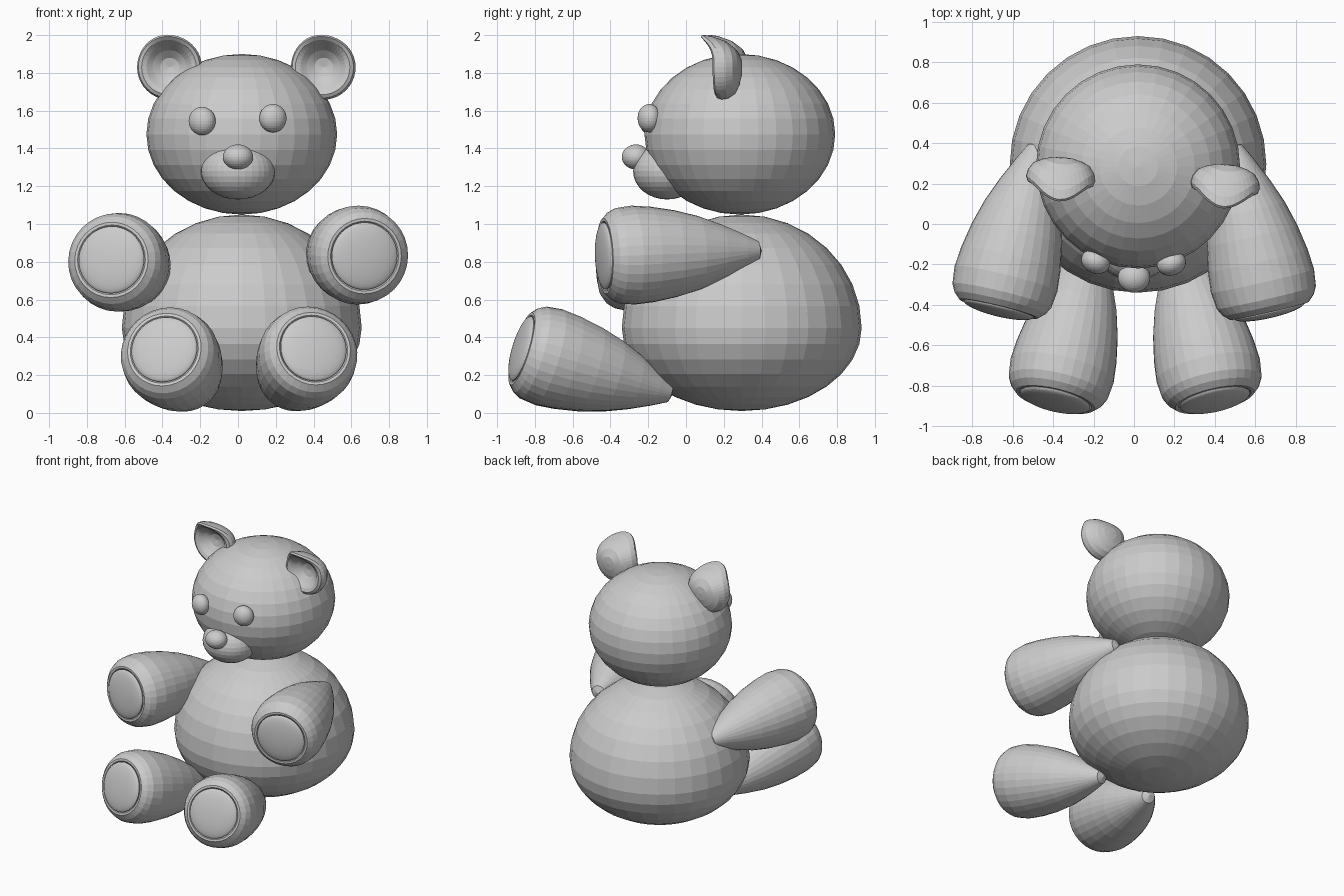
import bpy
import bmesh
import math
from mathutils import Vector, Matrix

if "Cube" in bpy.data.objects:
    bpy.data.objects.remove(bpy.data.objects["Cube"], do_unlink=True)

# One plush grey for the whole toy
grey = bpy.data.materials.new("plush_grey")
grey.use_nodes = True
colour = (0.6, 0.6, 0.6, 1)
grey.diffuse_color = colour
grey.node_tree.nodes["Principled BSDF"].inputs["Base Color"].default_value = colour


def finish(name, bm):
    bmesh.ops.recalc_face_normals(bm, faces=bm.faces)
    mesh = bpy.data.meshes.new(name)
    bm.to_mesh(mesh)
    bm.free()
    mesh.materials.append(grey)
    obj = bpy.data.objects.new(name, mesh)
    bpy.context.collection.objects.link(obj)
    return obj


def ball(name, centre, radii, rot=None, below=None, segs=32):
    """Ellipsoid; 'below' gives a different radius for its lower half."""
    bm = bmesh.new()
    bmesh.ops.create_uvsphere(bm, u_segments=segs, v_segments=segs // 2, radius=1)
    for v in bm.verts:
        rz = below if below and v.co.z < 0 else radii[2]
        v.co = Vector((v.co.x * radii[0], v.co.y * radii[1], v.co.z * rz))
    turn = rot.to_4x4() if rot else Matrix()
    bm.transform(Matrix.Translation(centre) @ turn)
    return finish(name, bm)


def lathe(profile, segs):
    """Spin (radius, height) points round z."""
    bm = bmesh.new()
    verts = [bm.verts.new((r, 0, h)) for r, h in profile]
    edges = [bm.edges.new(pair) for pair in zip(verts, verts[1:])]
    bmesh.ops.spin(bm, geom=verts + edges, cent=(0, 0, 0), axis=(0, 0, 1),
                   angle=math.tau, steps=segs, use_duplicate=False)
    bmesh.ops.remove_doubles(bm, verts=bm.verts, dist=0.0005)
    return bm


LIMB = [(0, 0), (.05, .02), (.09, .11), (.145, .25), (.195, .4), (.23, .55),
        (.253, .7), (.262, .82), (.252, .92), (.232, .965), (.2, 1), (.185, 1),
        (.17, .98), (0, .98)]


def limb(name, root, end):
    """Tapered limb with a lipped end and a domed pad."""
    root, end = Vector(root), Vector(end)
    axis = end - root
    rot = axis.to_track_quat('Z', 'Y').to_matrix()
    bm = lathe([(r, t * axis.length) for r, t in LIMB], 32)
    bm.transform(Matrix.Translation(root) @ rot.to_4x4())
    finish(name, bm)
    ball(name + "_pad", end, (.178, .178, .035), rot, segs=48)


EAR = [(0, .0), (.05, .01), (.09, .035), (.12, .06), (.145, .07), (.163, .06),
       (.172, .035), (.165, 0), (.14, -.035), (.1, -.055), (.05, -.068), (0, -.072)]


def ear(name, centre, yaw):
    """Cupped dish whose upper rim curls forward."""
    bm = lathe(EAR, 40)
    bm.transform(Matrix.Rotation(math.pi / 2, 4, 'X'))
    for v in bm.verts:
        v.co.y -= 0.1 * (max(v.co.z, 0) / .17) ** 3
    bm.transform(Matrix.Translation(centre) @ Matrix.Rotation(yaw, 4, 'Z'))
    finish(name, bm)


# Torso and head
ball("body", (.02, .295, .45), (.635, .635, .6), below=.44)
ball("head", (.02, .285, 1.475), (.505, .505, .425))

# Face
ball("muzzle", (0, -.1, 1.28), (.197, .18, .15))
ball("nose", (0, -.265, 1.355), (.08, .075, .066))
ball("right_eye", (-.19, -.185, 1.545), (.073, .06, .075),
     Matrix.Rotation(-.4, 3, 'Z'))
ball("left_eye", (.185, -.195, 1.56), (.073, .06, .075),
     Matrix.Rotation(.3, 3, 'Z'))

# Ears
ear("right_ear", (-.36, .26, 1.83), -.08)
ear("left_ear", (.455, .225, 1.83), -.1)

# Arms and legs
limb("right_arm", (-.47, .4, .74), (-.67, -.42, .81))
limb("left_arm", (.48, .4, .86), (.67, -.43, .83))
limb("right_leg", (-.2, -.07, .1), (-.39, -.87, .335))
limb("left_leg", (.22, -.07, .1), (.4, -.87, .34))
